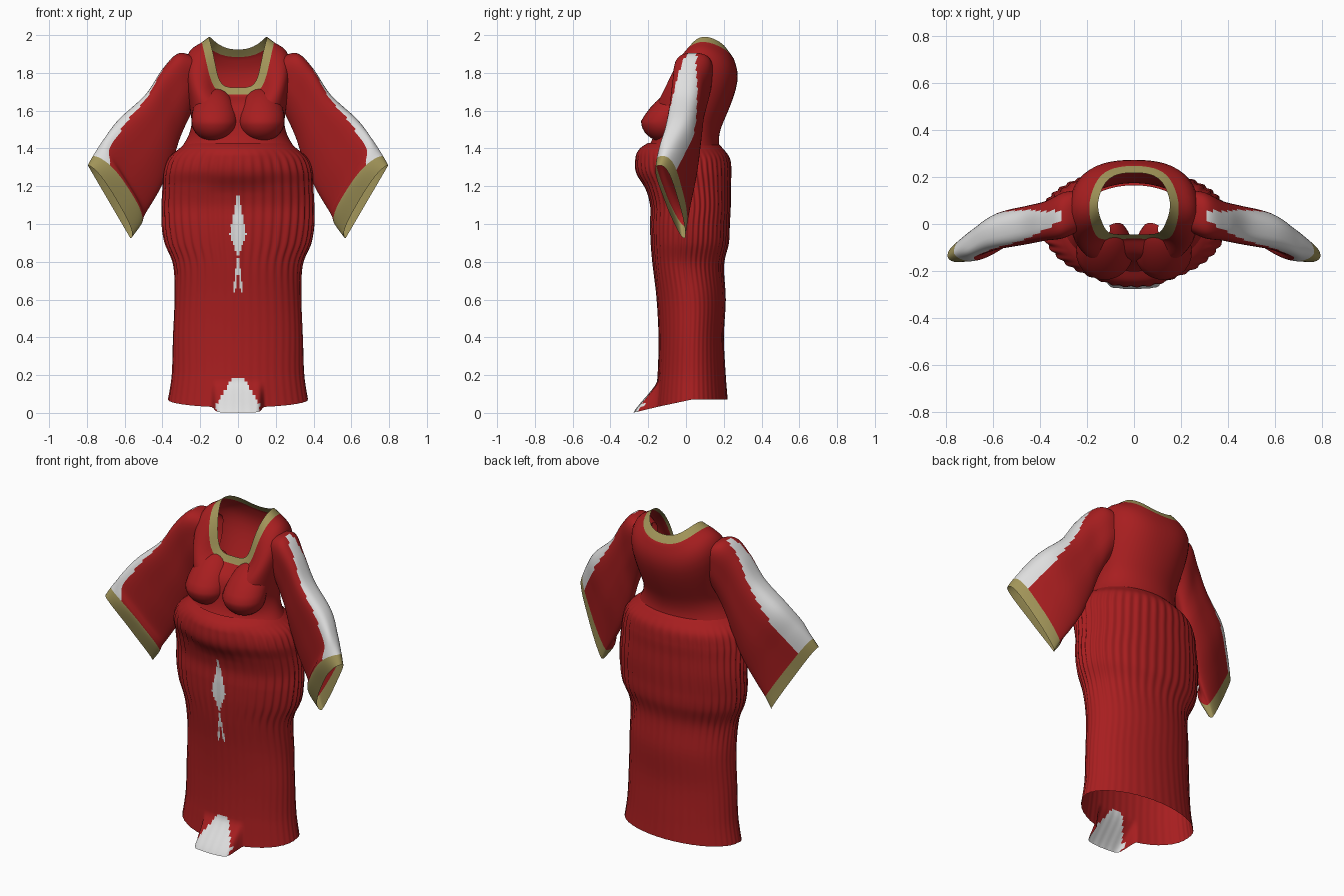
import bpy, math
from mathutils import Vector

cube = bpy.data.objects.get("Cube")
if cube:
    bpy.data.objects.remove(cube)


def material(name, rgb):
    m = bpy.data.materials.new(name)
    m.use_nodes = True
    color = (*rgb, 1)
    m.diffuse_color = color
    bsdf = m.node_tree.nodes["Principled BSDF"]
    bsdf.inputs["Base Color"].default_value = color
    bsdf.inputs["Roughness"].default_value = 0.8
    return m


MATS = [material("red cloth", (0.39, 0.013, 0.014)),
        material("white cloth", (0.74, 0.74, 0.74)),
        material("gold trim", (0.36, 0.3, 0.1))]
RED, WHITE, GOLD = range(3)


def loft(name, rings, closed, paint, mirror=True, levels=0):
    """Skin a list of point rings; paint(ring, segment, centre) picks the colour."""
    n = len(rings[0])
    verts = [tuple(p) for ring in rings for p in ring]
    faces, slots = [], []
    for i in range(len(rings) - 1):
        for j in range(n if closed else n - 1):
            k = (j + 1) % n
            face = (i * n + j, i * n + k, (i + 1) * n + k, (i + 1) * n + j)
            faces.append(face)
            centre = sum((Vector(verts[v]) for v in face), Vector()) / 4
            slots.append(paint(i, j, centre))
    mesh = bpy.data.meshes.new(name)
    mesh.from_pydata(verts, [], faces)
    for m in MATS:
        mesh.materials.append(m)
    mesh.polygons.foreach_set("material_index", slots)
    mesh.polygons.foreach_set("use_smooth", [True] * len(faces))
    obj = bpy.data.objects.new(name, mesh)
    bpy.context.collection.objects.link(obj)
    if mirror:
        obj.modifiers.new("Mirror", 'MIRROR')
    if levels:
        sub = obj.modifiers.new("Smooth", 'SUBSURF')
        sub.levels = sub.render_levels = levels


def spline(rows, t):
    """Smooth interpolation through table rows, t from 0 to 1."""
    s = t * (len(rows) - 1)
    i = min(int(s), len(rows) - 2)
    u = s - i
    p0, p1, p2, p3 = (rows[min(max(i + d, 0), len(rows) - 1)] for d in (-1, 0, 1, 2))
    return [b + 0.5 * u * (c - a + u * (2 * a - 5 * b + 4 * c - d + u * (3 * (b - c) + d - a)))
            for a, b, c, d in zip(p0, p1, p2, p3)]


def ramp(v, lo, hi):
    v = min(max((v - lo) / (hi - lo), 0), 1)
    return v * v * (3 - 2 * v)


# Pleated skirt: height, half width, front y, back y
SKIRT = [(0.07, 0.37, -0.165, 0.22), (0.2, 0.35, -0.15, 0.21), (0.4, 0.343, -0.145, 0.2),
         (0.6, 0.335, -0.155, 0.21), (0.78, 0.34, -0.175, 0.2), (0.9, 0.385, -0.185, 0.225),
         (1.0, 0.4, -0.188, 0.23), (1.1, 0.4, -0.188, 0.235), (1.2, 0.395, -0.215, 0.235),
         (1.28, 0.39, -0.25, 0.238), (1.35, 0.365, -0.252, 0.23), (1.4, 0.31, -0.238, 0.195),
         (1.43, 0.27, -0.2, 0.165)]
SEGS, ROWS = 264, 120
rings = []
for r in range(ROWS + 1):
    z, a, f, b = spline(SKIRT, r / ROWS)
    pleat = 0.3 + 0.7 * ramp(z, 0.6, 0.9)
    pleat *= 1 - ramp(z, 1.3, 1.41)
    low = 1 - ramp(z, 0.06, 0.17)
    belly = 0.014 * ramp(z, 1.16, 1.26) * (1 - ramp(z, 1.36, 1.43))
    ring = []
    for s in range(SEGS):
        th = 2 * math.pi * s / SEGS
        bend = 0.25 * math.sin(th) * math.sin(z * 9)
        k = 1 + 0.013 * pleat * math.sin(44 * (th + 0.1 * bend) + math.sin(3 * th))
        x = a * k * math.sin(th)
        y = (f + b) / 2 - (b - f) / 2 * k * math.cos(th)
        # hem dips to the front, where a toe sweeps forward
        front = max(math.cos(th), 0)
        toe = math.exp(-(x / 0.128) ** 16) * (front > 0) * low
        y -= 0.115 * toe + belly * math.exp(-(x / 0.15) ** 4) * (front > 0)
        ring.append((x, y, z - low * 0.042 * front - 0.028 * toe))
    rings.append(ring)


def skirt_paint(i, j, c):
    x, z = abs(c.x), c.z
    if c.y > 0:
        return RED
    hem = z < 0.19 and x < min(0.116, 0.028 + (0.19 - z) * 0.6)
    slit = x < 0.042 * min((1.18 - z) / 0.23, (z - 0.82) / 0.12)
    strands = 0.64 < z < 0.83 and abs(x - (0.81 - z) * 0.12) < 0.006
    return WHITE if hem or slit or strands else RED


loft("skirt", rings, True, skirt_paint, mirror=False)

# Bodice half: oval rings, then shoulder line, trim edge and neckline
ANGLES = [0, 28, 50, 70, 90, 120, 150, 180]


def oval(z, a, f, b, bulge=0):
    ring = []
    for d in ANGLES:
        t = math.radians(d)
        y = (f + b) / 2 - (b - f) / 2 * math.cos(t) - bulge * max(math.sin(2 * t), 0)
        ring.append((a * math.sin(t) if d % 180 else 0, y, z))
    return ring


shoulder = [(0, -0.115, 1.63), (0.14, -0.165, 1.64), (0.24, -0.12, 1.72), (0.29, -0.045, 1.85),
            (0.31, 0.07, 1.925), (0.28, 0.21, 1.845), (0.15, 0.285, 1.77), (0, 0.29, 1.76)]
trim_edge = [(0, -0.06, 1.68), (0.128, -0.072, 1.675), (0.168, -0.065, 1.82),
             (0.19, -0.005, 1.935), (0.203, 0.09, 1.975), (0.16, 0.21, 1.925),
             (0.09, 0.247, 1.885), (0, 0.256, 1.875)]
neckline = [(0, -0.045, 1.725), (0.096, -0.045, 1.718), (0.12, -0.03, 1.85), (0.143, 0.02, 1.955),
            (0.162, 0.09, 2.007), (0.125, 0.185, 1.965), (0.07, 0.215, 1.93), (0, 0.22, 1.92)]
near_edge = [Vector(t).lerp(Vector(s), 0.12) for t, s in zip(trim_edge, shoulder)]
bodice = [oval(1.39, 0.32, -0.22, 0.19), oval(1.45, 0.275, -0.18, 0.178),
          oval(1.52, 0.25, -0.15, 0.195, 0.06), oval(1.58, 0.255, -0.135, 0.225, 0.085),
          shoulder, near_edge, trim_edge, neckline]
loft("bodice", bodice, False, lambda i, j, c: GOLD if i == 6 else RED, levels=2)

# Bust: open at the back, rounded below, drawn back into the chest above
bust = []
for r in range(1, 16):
    v = math.pi * r / 16
    up = -math.cos(v)
    taper = math.sin(v)
    z = 1.545 + up * (0.108 if up < 0 else 0.18)
    ring = []
    for s in range(21):
        a = math.radians(-220 + 260 * s / 20)
        ring.append((0.125 + 0.122 * taper * math.cos(a),
                     -0.12 + 0.118 * taper * math.sin(a) + 0.1 * max(up, 0), z))
    bust.append(ring)
loft("bust", bust, False, lambda i, j, c: RED)

# Bell sleeve: top point, bottom point, half thickness, cut-back of the cuff front
SLEEVE = [(0.2, 0.065, 1.87, 0.2, 0.07, 1.66, 0.1, 0),
          (0.31, 0.035, 1.905, 0.255, 0.05, 1.57, 0.125, 0),
          (0.4, 0.005, 1.82, 0.305, 0.04, 1.46, 0.108, 0),
          (0.49, -0.015, 1.685, 0.345, 0.03, 1.34, 0.105, 0),
          (0.63, -0.045, 1.555, 0.405, 0.02, 1.2, 0.1, 0),
          (0.71, -0.09, 1.45, 0.475, 0.005, 1.08, 0.085, 0),
          (0.768, -0.125, 1.36, 0.535, -0.005, 0.99, 0.065, 0.08),
          (0.795, -0.14, 1.31, 0.57, -0.01, 0.925, 0.05, 0.045)]
SIDES, STEPS = 60, 49


def boxy(v):
    return math.copysign(abs(v) ** 0.75, v)


rings = []
for i in range(STEPS + 1):
    row = spline(SLEEVE, i / STEPS)
    top, bottom, thick, cut = Vector(row[:3]), Vector(row[3:6]), row[6], row[7]
    ring = []
    for s in range(SIDES):
        a = 2 * math.pi * s / SIDES
        p = (top + bottom) / 2 + (top - bottom) / 2 * boxy(math.cos(a))
        p.y += thick * boxy(math.sin(a)) * (0.72 + 0.28 * math.cos(a))
        p.x -= cut * max(0, -math.sin(a))
        ring.append(p)
    rings.append(ring)


def sleeve_paint(i, j, c):
    t = (i + 0.5) / STEPS
    if t > 6 / 7:
        return GOLD
    # white panel widens from the shoulder to the cuff
    angle = (j + 0.5) / SIDES * 360
    spread = min(max(t - 0.12, 0) / 0.48, 1)
    return WHITE if angle < 62 * spread or 360 - angle < 46 * spread else RED


loft("sleeve", rings, True, sleeve_paint)
